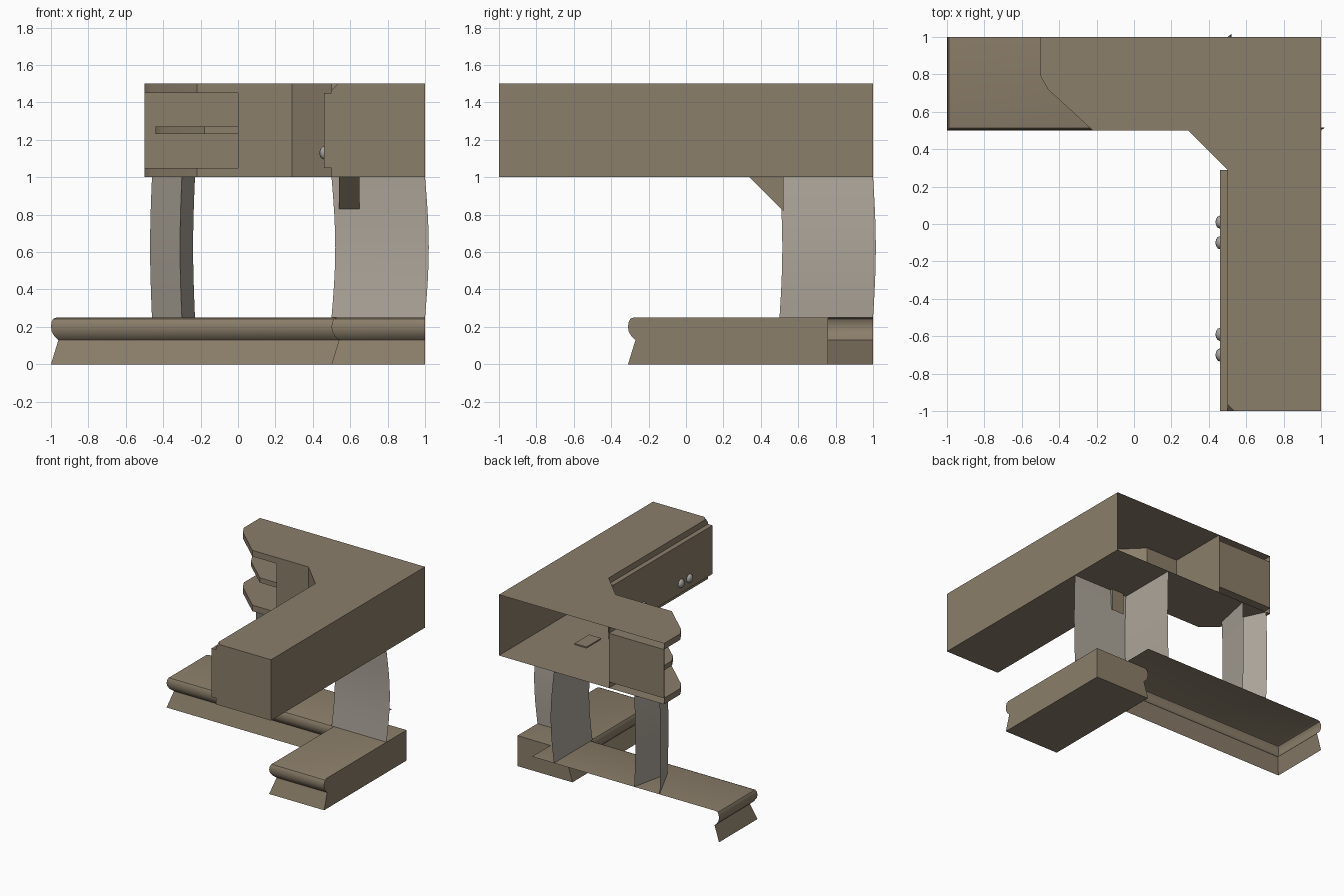
import bpy, bmesh, math
from mathutils import Vector

cube = bpy.data.objects.get("Cube")
if cube:
    bpy.data.objects.remove(cube, do_unlink=True)


def material(name, rgb):
    m = bpy.data.materials.new(name)
    m.use_nodes = True
    colour = (*rgb, 1)
    m.diffuse_color = colour
    m.node_tree.nodes["Principled BSDF"].inputs["Base Color"].default_value = colour
    return m


TAN = material("tan_brown", (0.26, 0.21, 0.145))
STONE = material("warm_grey", (0.42, 0.38, 0.325))
BOLT = material("bolt_grey", (0.38, 0.37, 0.35))


def finish(name, bm, mat, smooth=True):
    mesh = bpy.data.meshes.new(name)
    bm.to_mesh(mesh)
    bm.free()
    mesh.materials.append(mat)
    if smooth:
        mesh.shade_smooth()
        mesh.set_sharp_from_angle(angle=math.radians(35))
    obj = bpy.data.objects.new(name, mesh)
    bpy.context.collection.objects.link(obj)
    return obj


def loft(name, sections, mat, open_edges=(), bottom=True, top=True, cut=None):
    """Skin stacked outlines [(z, counterclockwise points)], leaving some walls open."""
    bm = bmesh.new()
    rings = [[bm.verts.new((x, y, z)) for x, y in pts] for z, pts in sections]
    n = len(rings[0])
    for lo, hi in zip(rings, rings[1:]):
        for i in range(n):
            j = (i + 1) % n
            if i not in open_edges:
                bm.faces.new((lo[i], lo[j], hi[j], hi[i]))
    if bottom:
        bm.faces.new(rings[0][::-1])
    if top:
        bm.faces.new(rings[-1])
    if cut:
        geom = bm.verts[:] + bm.edges[:] + bm.faces[:]
        res = bmesh.ops.bisect_plane(bm, geom=geom, plane_co=cut[0],
                                     plane_no=cut[1], clear_outer=True)
        edges = [e for e in res["geom_cut"] if isinstance(e, bmesh.types.BMEdge)]
        bmesh.ops.contextual_create(bm, geom=edges)
    return finish(name, bm, mat)


def box(name, lo, hi, mat):
    pts = [(lo[0], lo[1]), (hi[0], lo[1]), (hi[0], hi[1]), (lo[0], hi[1])]
    return loft(name, [(lo[2], pts), (hi[2], pts)], mat)


# Hollow upper beam, open at the back, with one chipped corner
beam = [(0, 1), (0, 0.5), (0.29, 0.5), (0.5, 0.29), (0.5, -1), (1, -1), (1, 1)]
loft("upper_beam", [(1, beam), (1.5, beam)], TAN, open_edges=(6,),
     cut=(Vector((0.5, -0.965, 1.5)), Vector((-1, -1, 1))))

# Open niche at the beam end: three shelves and a back panel
ledge = [(-0.5, 1), (-0.5, 0.79), (-0.46, 0.72), (-0.22, 0.5), (0, 0.5), (0, 1)]
shelf = [(-0.44, 1), (-0.44, 0.81), (-0.4, 0.74), (-0.18, 0.54), (0, 0.54), (0, 1)]
for name, pts, z0, z1 in (("niche_floor", ledge, 1, 1.05),
                          ("niche_shelf", shelf, 1.23, 1.27),
                          ("niche_roof", ledge, 1.45, 1.5)):
    loft(name, [(z0, pts), (z1, pts)], TAN, open_edges=(5,))
box("niche_back", (-0.5, 0.992, 1.05), (0, 1, 1.45), TAN)

# Inner side plate with its bolts
box("side_plate", (0.46, -1, 1.05), (0.505, 0.29, 1.45), TAN)
for i, y in enumerate((0.01, -0.1, -0.59, -0.7)):
    bm = bmesh.new()
    bmesh.ops.create_uvsphere(bm, u_segments=12, v_segments=8, radius=0.035)
    bmesh.ops.scale(bm, vec=(0.7, 1, 1), verts=bm.verts)
    bmesh.ops.translate(bm, vec=(0.46, y, 1.13), verts=bm.verts)
    finish(f"bolt_{i + 1}", bm, BOLT)

# Moulded plinths: profile of (inset, height)
MOULDING = [(0, 0), (0.04, 0.13), (0.018, 0.15), (0.004, 0.175), (0, 0.2),
            (0.003, 0.225), (0.012, 0.243), (0.03, 0.25)]


def plinth(name, x0, x1, y0, y1, **kw):
    sections = [(z, [(x0 + d, y1), (x0 + d, y0 + d), (x1, y0 + d), (x1, y1)])
                for d, z in MOULDING]
    loft(name, sections, TAN, **kw)


plinth("rear_plinth", -1, 0.7, 0.5, 1, open_edges=(2, 3), bottom=False)
plinth("side_plinth", 0.5, 1, -0.31, 0.76)


# Slightly waisted columns, open behind
def column(name, path, bulge):
    sections = []
    for k in range(9):
        t = k / 8
        s = math.sin(math.pi * t)
        sections.append((0.25 + 0.75 * t,
                         [(x + bulge[0] * s, y + bulge[1] * s) for x, y in path]))
    loft(name, sections, STONE, open_edges=(len(path) - 1,), bottom=False, top=False)


column("corner_column", [(0.5, 1), (0.5, 0.5), (1, 0.5)], (0.02, 0.015))
column("end_column", [(-0.46, 1), (-0.3, 0.67), (-0.23, 1)], (-0.01, 0))

# Wedge bracket under the beam
bm = bmesh.new()
side = [bm.verts.new((0.54, y, z)) for y, z in ((0.33, 1.01), (0.52, 1.01), (0.52, 0.82))]
face = bm.faces.new(side)
ext = bmesh.ops.extrude_face_region(bm, geom=[face])
bmesh.ops.translate(bm, vec=(0.11, 0, 0),
                    verts=[v for v in ext["geom"] if isinstance(v, bmesh.types.BMVert)])
bmesh.ops.recalc_face_normals(bm, faces=bm.faces)
finish("bracket", bm, TAN, smooth=False)
